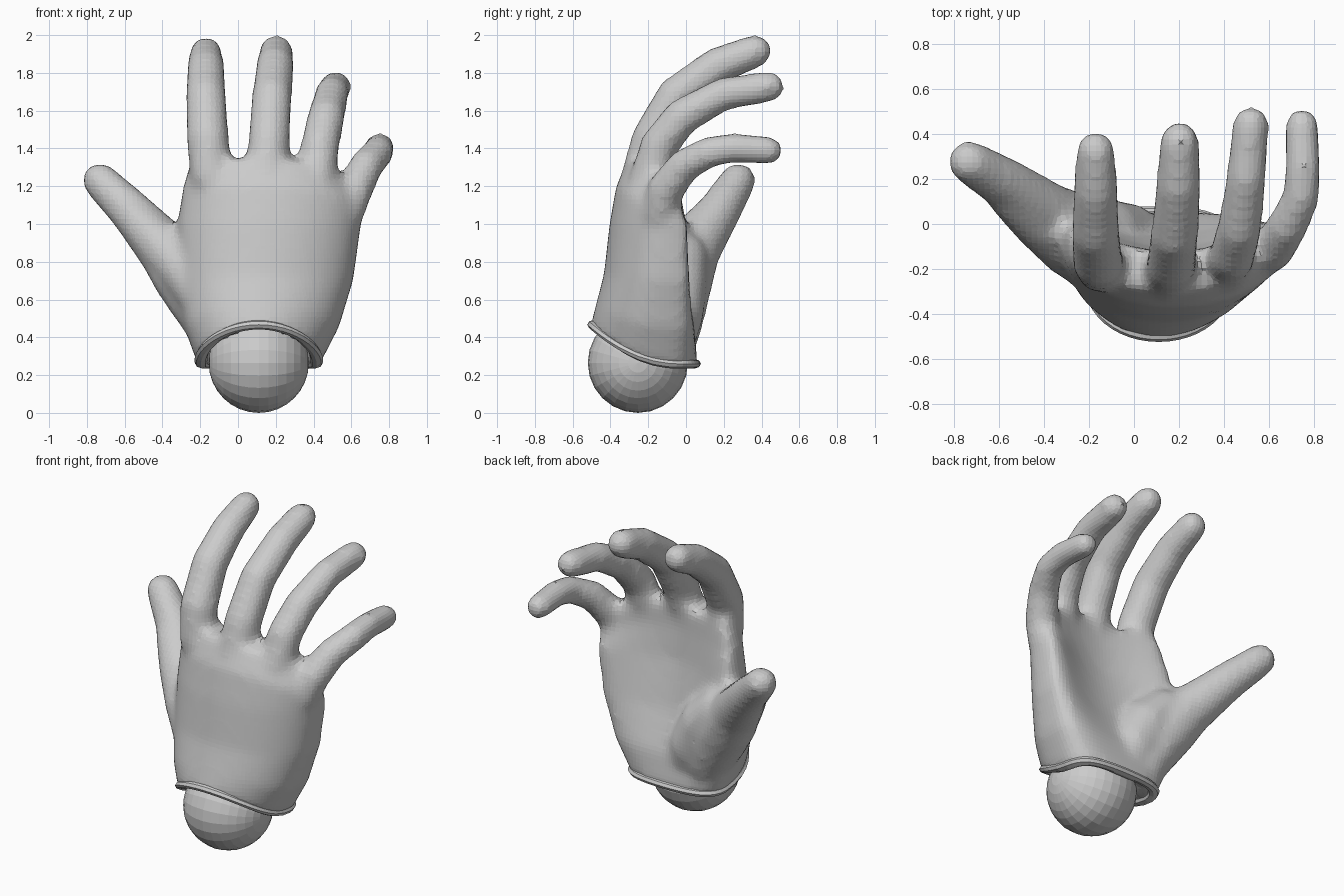
import bpy, bmesh, math
from mathutils import Vector

if "Cube" in bpy.data.objects:
    bpy.data.objects.remove(bpy.data.objects["Cube"])

def loft(bm, rings):
    """Skin closed rings of points and cap both ends."""
    vr = [[bm.verts.new(p) for p in r] for r in rings]
    n = len(vr[0])
    fs = []
    for a, b in zip(vr, vr[1:]):
        for i in range(n):
            j = (i + 1) % n
            fs.append(bm.faces.new((a[i], a[j], b[j], b[i])))
    fs.append(bm.faces.new(vr[0][::-1]))
    fs.append(bm.faces.new(vr[-1]))
    bmesh.ops.recalc_face_normals(bm, faces=fs)

def finger(bm, pts, radii, n=14):
    """Tapered round tube through pts with a domed tip."""
    P = [Vector(p) for p in pts]
    R = list(radii)
    d = (P[-1] - P[-2]).normalized()
    tip, r = P[-1].copy(), R[-1]
    for a in (25, 50, 72):
        P.append(tip + d * r * math.sin(math.radians(a)))
        R.append(r * math.cos(math.radians(a)))
    rings = []
    for i, p in enumerate(P):
        t = (P[min(i + 1, len(P) - 1)] - P[max(i - 1, 0)]).normalized()
        u = Vector((1, 0.05, 0)).cross(t).normalized()
        v = t.cross(u)
        rings.append([p + (u * math.cos(k * math.tau / n) + v * math.sin(k * math.tau / n)) * R[i]
                      for k in range(n)])
    loft(bm, rings)

def palm_ring(z, cx, hx, yc, hy, bend, skew, scale=1.0, n=48):
    """Cupped oval section; skew lifts the back of the wrist, top slopes to the little finger."""
    pts = []
    for k in range(n):
        t = k * math.tau / n
        c, s = math.cos(t), math.sin(t)
        s = math.copysign(abs(s) ** 0.68, s)
        y = yc + scale * hy * s + bend * (1 + 0.4 * s) * c * c
        zz = z + skew * 1.1 * min(0, y + 0.05) ** 2
        if z > 1.1:
            zz -= 0.1 * max(0, c) ** 2
        pts.append(Vector((cx + scale * hx * c, y, zz)))
    return pts

def add_object(name, bm):
    me = bpy.data.meshes.new(name)
    bm.to_mesh(me)
    bm.free()
    ob = bpy.data.objects.new(name, me)
    bpy.context.collection.objects.link(ob)
    return ob

# Palm, with a shallow hollow at the wrist
wrist = (0.25, 0.11, 0.325, -0.222, 0.285, 0.05, 0.9)
bm = bmesh.new()
loft(bm, [
    palm_ring(0.42, *wrist[1:], scale=0.78),
    palm_ring(*wrist, scale=0.83),
    palm_ring(*wrist),
    palm_ring(0.45, 0.125, 0.41, -0.22, 0.26, 0.09, 0.55),
    palm_ring(0.70, 0.145, 0.465, -0.24, 0.195, 0.15, 0.2),
    palm_ring(1.00, 0.165, 0.487, -0.255, 0.15, 0.18, 0),
    palm_ring(1.20, 0.18, 0.47, -0.245, 0.125, 0.14, 0),
    palm_ring(1.35, 0.165, 0.41, -0.21, 0.09, 0.10, 0),
])

# Fingers and thumb; each starts buried in the palm
digits = [
    ([(-.11, -.19, 1.0), (-.145, -.2, 1.25), (-.16, -.17, 1.45), (-.17, -.04, 1.68), (-.17, .15, 1.83), (-.17, .325, 1.905)],
     (.07, .11, .114, .109, .1, .088)),
    ([(.14, -.24, 1.0), (.15, -.235, 1.25), (.165, -.18, 1.45), (.18, -.05, 1.68), (.197, .17, 1.84), (.202, .365, 1.915)],
     (.08, .112, .112, .108, .101, .09)),
    ([(.38, -.2, 1.0), (.41, -.2, 1.22), (.435, -.14, 1.42), (.468, -.02, 1.57), (.497, .2, 1.69), (.518, .44, 1.727)],
     (.07, .108, .104, .1, .09, .084)),
    ([(.52, -.13, .85), (.565, -.14, 1.05), (.615, -.11, 1.18), (.68, -.01, 1.31), (.742, .12, 1.38), (.75, .25, 1.405), (.745, .44, 1.39)],
     (.06, .1, .1, .092, .085, .08, .075)),
    ([(-.03, -.1, .3), (-.1, -.07, .42), (-.2, -.05, .6), (-.295, -.015, .74), (-.39, .04, .87), (-.565, .175, 1.065), (-.73, .275, 1.23)],
     (.09, .145, .17, .17, .15, .117, .097)),
]
# Thumb muscle and back of the thumb root
digits += [
    ([(.04, -.1, .36), (-.03, -.07, .52), (-.13, -.05, .7), (-.24, -.02, .82)], (.14, .165, .165, .14)),
    ([(-.08, -.25, .42), (-.16, -.19, .58), (-.29, -.10, .76), (-.42, .01, .9), (-.56, .13, 1.045)],
     (.09, .13, .135, .125, .1)),
]
for pts, radii in digits:
    finger(bm, pts, radii)
hand = add_object("hand", bm)

# Fuse the parts into one skin
rm = hand.modifiers.new("fuse", 'REMESH')
rm.mode = 'VOXEL'
rm.voxel_size = 0.026
sm = hand.modifiers.new("soften", 'SMOOTH')
sm.factor = 0.5
sm.iterations = 10

# Wrist rim
bm = bmesh.new()
path = palm_ring(*wrist)
n, m = len(path), 8
centre = sum(path, Vector()) / n
rows = []
for p in path:
    out = Vector((p.x - centre.x, p.y - centre.y, 0)).normalized()
    rows.append([bm.verts.new(p + out * (0.034 * math.cos(a) - 0.018) + Vector((0, 0, 0.025 * math.sin(a) + 0.01)))
                 for a in (k * math.tau / m for k in range(m))])
for i in range(n):
    for k in range(m):
        a, b = rows[i], rows[(i + 1) % n]
        bm.faces.new((a[k], b[k], b[(k + 1) % m], a[(k + 1) % m]))
bmesh.ops.recalc_face_normals(bm, faces=bm.faces)
add_object("wrist_rim", bm)

# Wrist ball, poles to the sides
bpy.ops.mesh.primitive_uv_sphere_add(segments=24, ring_count=16, radius=0.265,
                                     location=(0.11, -0.255, 0.265), rotation=(0, math.pi / 2, 0))
bpy.context.object.name = "wrist_ball"
